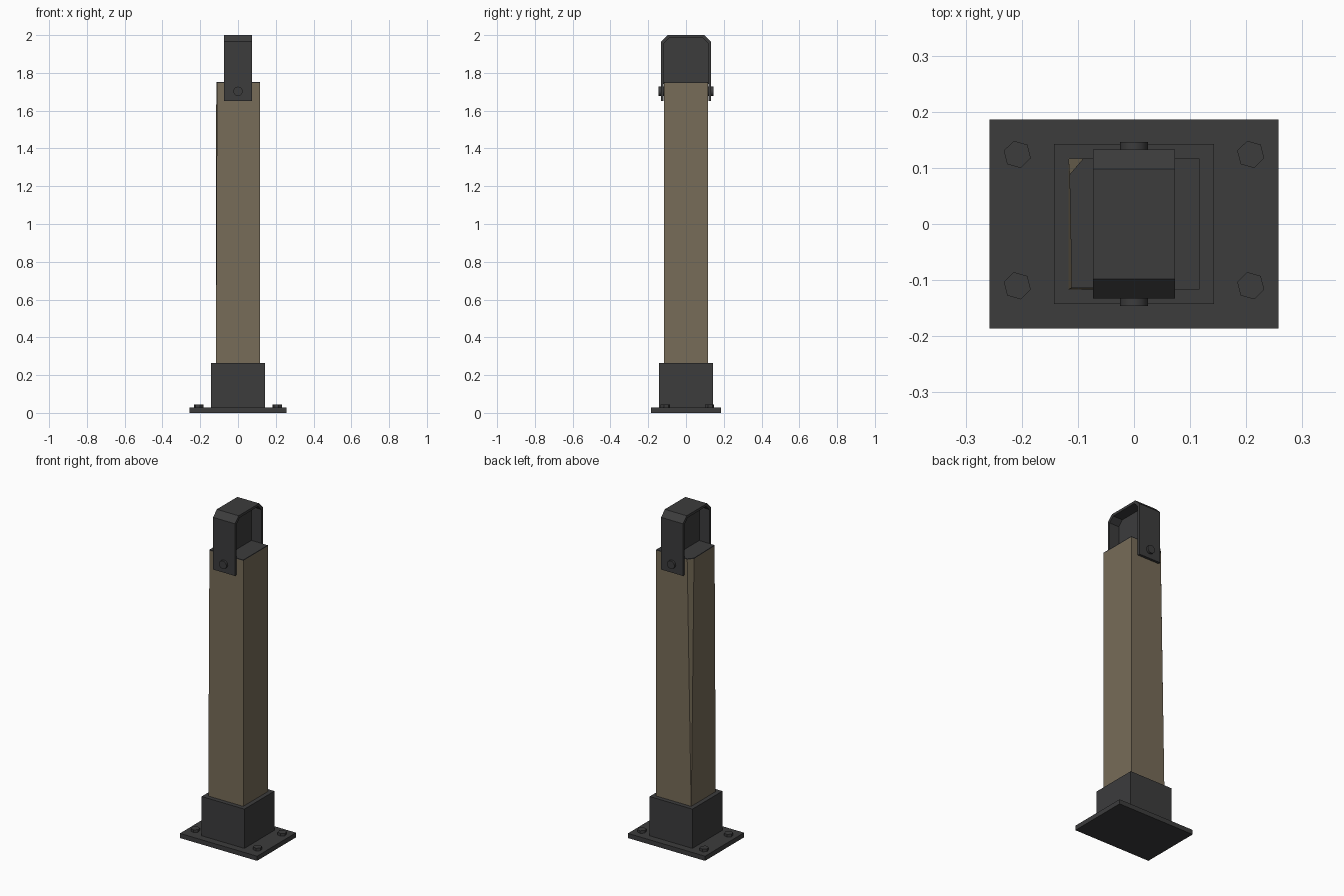
import bpy
import bmesh
from math import pi
from mathutils import Matrix, Vector

cube = bpy.data.objects.get("Cube")
if cube:
    bpy.data.objects.remove(cube, do_unlink=True)


def material(name, color):
    m = bpy.data.materials.new(name)
    m.use_nodes = True
    m.diffuse_color = (*color, 1)
    m.node_tree.nodes["Principled BSDF"].inputs["Base Color"].default_value = (*color, 1)
    return m


METAL = material("dark grey metal", (0.045, 0.045, 0.046))
WOOD = material("weathered tan", (0.185, 0.15, 0.098))


def finish(name, bm, mat):
    bmesh.ops.recalc_face_normals(bm, faces=bm.faces)
    mesh = bpy.data.meshes.new(name)
    bm.to_mesh(mesh)
    bm.free()
    mesh.materials.append(mat)
    obj = bpy.data.objects.new(name, mesh)
    bpy.context.collection.objects.link(obj)
    return obj


def box(name, size, center, mat):
    bm = bmesh.new()
    bmesh.ops.create_cube(bm, size=1, matrix=Matrix.Translation(center) @ Matrix.Diagonal((*size, 1)))
    return finish(name, bm, mat)


def prism(name, points, direction, mat):
    """Extrude a flat outline along a direction."""
    bm = bmesh.new()
    face = bm.faces.new([bm.verts.new(p) for p in points])
    extruded = bmesh.ops.extrude_face_region(bm, geom=[face])["geom"]
    bmesh.ops.translate(bm, vec=direction, verts=[v for v in extruded if isinstance(v, bmesh.types.BMVert)])
    return finish(name, bm, mat)


def cylinder(name, radius, depth, matrix, sides, mat):
    bm = bmesh.new()
    bmesh.ops.create_cone(bm, cap_ends=True, segments=sides, radius1=radius, radius2=radius,
                          depth=depth, matrix=matrix)
    return finish(name, bm, mat)


# Base plate and socket
box("base_plate", (0.515, 0.372, 0.028), (0, 0, 0.014), METAL)
box("base_socket", (0.286, 0.286, 0.24), (0, 0, 0.145), METAL)

# Hexagonal bolts at the plate corners
for side, x in (("right", -0.208), ("left", 0.208)):
    for end, y in (("front", -0.11), ("back", 0.124)):
        place = Matrix.Translation((x, y, 0.034)) @ Matrix.Rotation(0.25, 4, 'Z')
        cylinder(f"bolt_{end}_{side}", 0.025, 0.02, place, 6, METAL)

# Post, slightly drawn in at the top, with one worn corner
H = 0.117
TOP = 1.747
bm = bmesh.new()
bottom = [bm.verts.new((x, y, 0.2)) for x, y in ((-H, -H), (H, -H), (H, H), (-H, H))]
top_outline = [(-0.111, -0.114), (H, -H), (H, H), (-0.09, H), (-0.115, 0.088)]
top = [bm.verts.new((x, y, TOP)) for x, y in top_outline]
bm.faces.new(bottom)
bm.faces.new(top)
for i in range(3):
    bm.faces.new((bottom[i], bottom[i + 1], top[i + 1], top[i]))
bm.faces.new((bottom[3], top[4], top[3]))
bm.faces.new((bottom[3], bottom[0], top[0], top[4]))
finish("post", bm, WOOD)
prism("post_cap", [(x, y, TOP) for x, y in top_outline], Vector((0, 0, 0.005)), METAL)


# Strap bent over the top of the post
def arch(half, low, high, cut):
    return [(-half, low), (-half, high - cut), (cut - half, high),
            (half - cut, high), (half, high - cut), (half, low)]


W = 0.073
outer = arch(0.133, 1.65, 2.0, 0.035)
inner = arch(0.118, 1.65, 1.985, 0.03)
prism("top_strap", [(-W, y, z) for y, z in outer + inner[::-1]], Vector((2 * W, 0, 0)), METAL)

# Web closing the middle of the strap
web = arch(0.12, 1.74, 1.987, 0.031)
prism("strap_web", [(-0.008, y, z) for y, z in web], Vector((0.016, 0, 0)), METAL)

# Pin through the strap
pin = cylinder("strap_pin", 0.025, 0.292, Matrix.Translation((0, 0, 1.702)) @ Matrix.Rotation(pi / 2, 4, 'X'),
               12, METAL)
bpy.ops.object.select_all(action='DESELECT')
pin.select_set(True)
bpy.context.view_layer.objects.active = pin
bpy.ops.object.shade_smooth_by_angle(angle=0.7)
